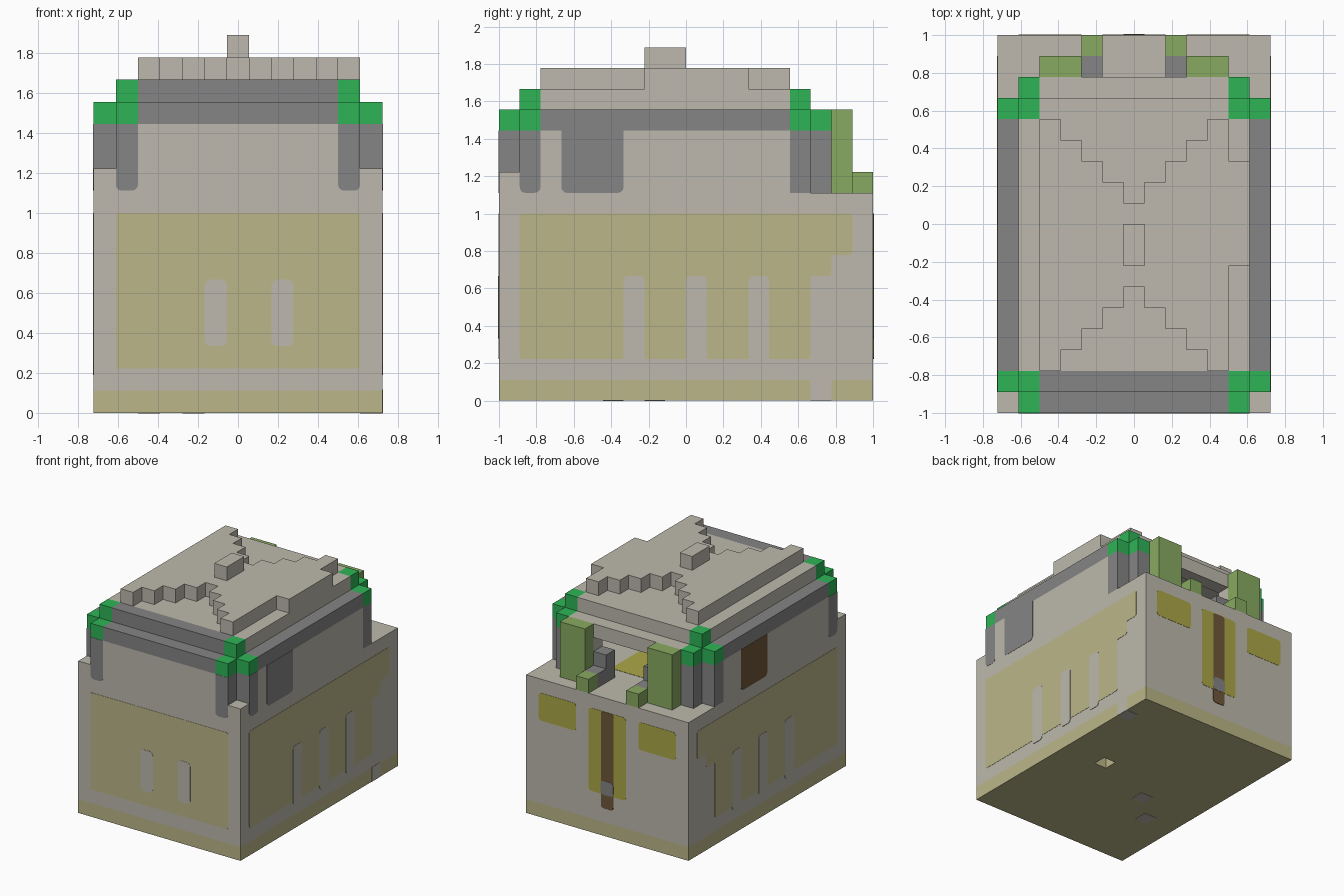
import bpy
import bmesh
from mathutils import Vector

if "Cube" in bpy.data.objects:
    bpy.data.objects.remove(bpy.data.objects["Cube"], do_unlink=True)

V = 1 / 9  # size of one building block


def material(name, *rgb):
    lin = [((c / 255 + 0.055) / 1.055) ** 2.4 for c in rgb] + [1]
    m = bpy.data.materials.new(name)
    m.use_nodes = True
    m.diffuse_color = lin
    m.node_tree.nodes["Principled BSDF"].inputs["Base Color"].default_value = lin
    return m


STONE = material("pale stone", 189, 185, 173)
TAN = material("pale tan", 187, 182, 136)
GREY = material("mid grey", 133, 133, 133)
GREEN = material("bright green", 46, 180, 86)
LEAF = material("leaf green", 136, 170, 96)
YELLOW = material("dull yellow", 172, 167, 72)
BROWN = material("dark brown", 111, 86, 58)


def finish(name, bm, mat):
    bmesh.ops.recalc_face_normals(bm, faces=bm.faces)
    mesh = bpy.data.meshes.new(name)
    bm.to_mesh(mesh)
    bm.free()
    mesh.materials.append(mat)
    ob = bpy.data.objects.new(name, mesh)
    bpy.context.scene.collection.objects.link(ob)
    return ob


def blocks(name, mat, *boxes, mirror=False):
    """Boxes given as x0, x1, y0, y1, z0, z1 in block units."""
    bm = bmesh.new()
    boxes = list(boxes)
    if mirror:
        boxes += [(-b[1], -b[0], *b[2:]) for b in boxes]
    for x0, x1, y0, y1, z0, z1 in boxes:
        lo, hi = Vector((x0, y0, z0)) * V, Vector((x1, y1, z1)) * V
        vs = bmesh.ops.create_cube(bm, size=1)["verts"]
        bmesh.ops.scale(bm, vec=hi - lo, verts=vs)
        bmesh.ops.translate(bm, vec=(lo + hi) / 2, verts=vs)
    return finish(name, bm, mat)


def prism(name, mat, points, push, radius=0, round_top=True):
    """Polygon with optional rounded corners, extruded along push."""
    bm = bmesh.new()
    vs = [bm.verts.new(p) for p in points]
    bm.faces.new(vs)
    if radius:
        top = max(v.co.z for v in vs)
        soft = [v for v in vs if round_top or v.co.z < top - 0.001]
        bmesh.ops.bevel(bm, geom=soft, offset=radius, segments=3,
                        profile=0.5, affect='VERTICES')
    new = bmesh.ops.extrude_face_region(bm, geom=bm.faces[:])["geom"]
    bmesh.ops.translate(bm, vec=push,
                        verts=[g for g in new if isinstance(g, bmesh.types.BMVert)])
    return finish(name, bm, mat)


SIDES = {
    "front": (lambda u, v: Vector((u, -9, v)) * V, Vector((0, -1, 0))),
    "back": (lambda u, v: Vector((u, 9, v)) * V, Vector((0, 1, 0))),
    "left": (lambda u, v: Vector((6.5, u, v)) * V, Vector((1, 0, 0))),
    "right": (lambda u, v: Vector((-6.5, u, v)) * V, Vector((-1, 0, 0))),
    "under": (lambda u, v: Vector((u, v, 0)) * V, Vector((0, 0, -1))),
    "floor": (lambda u, v: Vector((u, v, 10)) * V, Vector((0, 0, 1))),
}


def rect(u0, u1, v0, v1):
    return [(u0, v0), (u1, v0), (u1, v1), (u0, v1)]


def plate(name, mat, side, outline, layer=1, radius=0.025, round_top=True):
    place, normal = SIDES[side]
    return prism(name, mat, [place(u, v) for u, v in outline],
                 normal * 0.002 * layer, radius, round_top)


# Lower body: tan plinth with a small pit underneath, stone block above
plinth = blocks("plinth", TAN, (-6.5, 6.5, -9, 9, 0, 1))
pit = blocks("pit_cutter", TAN, (2.5, 3.5, 0, 1, -1, 0.98))
pit.hide_render = True
pit.hide_viewport = True
cut = plinth.modifiers.new("pit", 'BOOLEAN')
cut.operation = 'DIFFERENCE'
cut.object = pit
blocks("body", STONE, (-6.5, 6.5, -9, 9, 1, 10))

# Hollow upper room
blocks("front_wall", STONE, (-6.5, 6.5, -9, -8, 10, 11), (-4.5, 4.5, -9, -8, 11, 13))
blocks("side_walls", STONE, (5.5, 6.5, -8, 5, 10, 11), (5.5, 6.5, -7, 5, 11, 13),
       mirror=True)
blocks("back_wall", STONE, (2.5, 4.5, 6, 7, 10, 13), mirror=True)
blocks("door_lintel", STONE, (-4.5, 4.5, 6, 7, 13, 14))

# Grey corner posts and eaves
blocks("front_posts", GREY, (4.5, 5.5, -9, -8, 11, 13), (5.5, 6.5, -8, -7, 11, 13),
       mirror=True)
blocks("back_posts", GREY, (5.5, 6.5, 5, 6, 10, 13), (4.5, 5.5, 6, 7, 10, 13),
       mirror=True)
blocks("side_eaves", GREY, (5.5, 6.5, -7, 5, 13, 14), mirror=True)
blocks("front_eaves", GREY, (-4.5, 4.5, -9, -8, 13, 14), (-4.5, 4.5, -8, -7, 14, 15))

# Green stepped corners
blocks("front_corner_caps", GREEN, (4.5, 5.5, -9, -8, 13, 14),
       (4.5, 5.5, -8, -7, 14, 15), (5.5, 6.5, -8, -7, 13, 14), mirror=True)
blocks("back_corner_caps", GREEN, (4.5, 5.5, 6, 7, 13, 14),
       (4.5, 5.5, 5, 6, 14, 15), (5.5, 6.5, 5, 6, 13, 14), mirror=True)

# Roof slab, raised layer with stepped notches, and knob
blocks("roof_slab", STONE, (-5.5, 5.5, -7, 5, 14, 15), (-4.5, 4.5, 5, 6, 14, 15))
outline = []
for c in range(-4, 5):
    outline += [(c - 0.5, -3 - abs(c)), (c + 0.5, -3 - abs(c))]
for c in range(4, -5, -1):
    outline += [(c + 0.5, 1 + abs(c)), (c - 0.5, 1 + abs(c))]
prism("roof_raised_layer", STONE, [Vector((x, y, 15)) * V for x, y in outline], (0, 0, V))
blocks("roof_side_step", STONE, (4.5, 5.5, -2, 3, 15, 16))
blocks("roof_knob", STONE, (-0.5, 0.5, -2, 0, 16, 17))

# Back doorway: leafy posts and grey steps
blocks("door_bushes", LEAF, (2.5, 4.5, 7, 8, 10, 14), (1.5, 2.5, 8, 9, 10, 11),
       mirror=True)
blocks("door_steps", GREY, (1.5, 2.5, 7, 8, 10, 11), (1.5, 2.5, 6, 7, 10, 12),
       mirror=True)
plate("room_rug", YELLOW, "floor", rect(-2.5, 2.5, 1, 5))

# Front panel and bars
plate("front_panel", TAN, "front", rect(-5.5, 5.5, 2, 9), radius=0.012)
for u in (-1.5, 1.5):
    plate("front_bar", STONE, "front", rect(u, u + 1, 3, 6), layer=2, radius=0.03)
for u in (-5.5, 4.5):
    plate("front_post_foot", GREY, "front", rect(u, u + 1, 10, 13),
          radius=0.03, round_top=False)

# Side panels with stepped rear edge, bars and post feet
stepped = [(-8, 2), (6, 2), (6, 6), (7, 6), (7, 7), (8, 7), (8, 9), (-8, 9)]
for side in ("left", "right"):
    plate(side + "_panel", TAN, side, stepped, radius=0.015)
    for u in (-3, 0, 3):
        plate(side + "_bar", STONE, side, rect(u, u + 1, 1.7, 6), layer=2, radius=0.025)
    plate(side + "_post_foot", GREY, side, rect(-8, -7, 10, 13),
          radius=0.03, round_top=False)
plate("left_window", GREY, "left", rect(-6, -3, 10, 13), radius=0.03, round_top=False)
plate("right_window", BROWN, "right", rect(0, 3, 10, 13), radius=0.03, round_top=False)
plate("plinth_gap", STONE, "left", rect(6, 7, 0, 1.05), radius=0)

# Back windows and central slot
for u in (-5.5, 2.5):
    plate("back_window", YELLOW, "back", rect(u, u + 3, 7, 9))
plate("slot_frame", YELLOW, "back", rect(-1.5, 1.5, 3, 9))
plate("slot", BROWN, "back", rect(-0.5, 0.5, 2, 9), layer=2)
plate("slot_latch", GREY, "back", rect(-0.5, 0.5, 3, 4), layer=3)

# Pale patches underneath
for u, v in ((5.5, 6), (-2.5, -2), (-4.5, -4)):
    plate("under_patch", STONE, "under", rect(u, u + 1, v, v + 1), radius=0)
